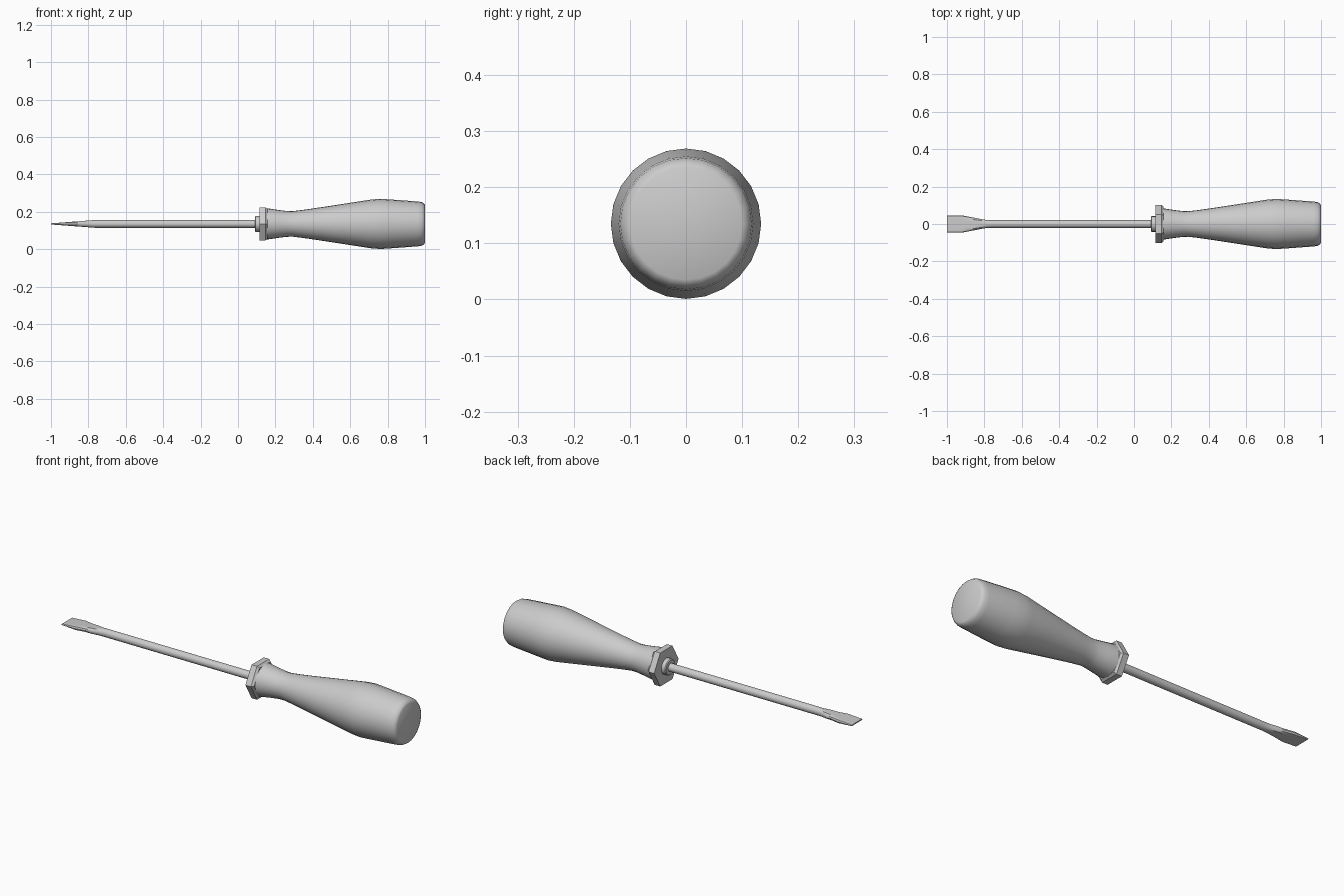
import bpy, bmesh, math

cube = bpy.data.objects.get("Cube")
if cube:
    bpy.data.objects.remove(cube, do_unlink=True)

AXIS_Z = 0.135

grey = bpy.data.materials.new("plain_grey")
grey.use_nodes = True
colour = (0.6, 0.6, 0.6, 1)
grey.diffuse_color = colour
grey.node_tree.nodes["Principled BSDF"].inputs["Base Color"].default_value = colour


def circle(x, radius, sides):
    """Cross-section around the long axis."""
    return [(x, radius * math.cos(math.tau * i / sides),
             AXIS_Z + radius * math.sin(math.tau * i / sides)) for i in range(sides)]


def loft(name, rings, angle=30):
    """Skin a run of equal rings and cap both ends."""
    bm = bmesh.new()
    loops = [[bm.verts.new(p) for p in ring] for ring in rings]
    for a, b in zip(loops, loops[1:]):
        for i in range(len(a)):
            j = (i + 1) % len(a)
            bm.faces.new((a[i], a[j], b[j], b[i]))
    bm.faces.new(loops[0])
    bm.faces.new(loops[-1])
    bmesh.ops.recalc_face_normals(bm, faces=bm.faces)
    mesh = bpy.data.meshes.new(name)
    bm.to_mesh(mesh)
    bm.free()
    mesh.materials.append(grey)
    obj = bpy.data.objects.new(name, mesh)
    bpy.context.collection.objects.link(obj)
    bpy.ops.object.select_all(action="DESELECT")
    obj.select_set(True)
    bpy.context.view_layer.objects.active = obj
    bpy.ops.object.shade_smooth_by_angle(angle=math.radians(angle))
    return obj


def turned(name, profile, sides, angle=30):
    return loft(name, [circle(x, r, sides) for x, r in profile], angle)


# Handle: waisted grip swelling to a rounded butt
turned("handle", [(0.125, 0.085), (0.16, 0.083), (0.22, 0.074), (0.26, 0.069),
                  (0.29, 0.068), (0.34, 0.074), (0.39, 0.081), (0.45, 0.09),
                  (0.58, 0.11), (0.71, 0.13), (0.76, 0.134), (0.81, 0.131),
                  (0.96, 0.12), (0.982, 0.117), (0.995, 0.109), (1.0, 0.1)], 24, 40)

# Hexagonal guard with a bevelled rear edge
turned("guard", [(0.115, 0.102), (0.147, 0.102), (0.158, 0.092)], 6)

# Ferrule where the shaft enters the handle
turned("ferrule", [(0.09, 0.038), (0.094, 0.042), (0.12, 0.042)], 16)


# Shaft and blade: round bar ground flat on two sides and flared at the tip
def shaft_ring(x, radius=0.021, sides=16):
    flare = min(max((-0.79 - x) / 0.13, 0), 1)
    width = 1 + 1.2 * flare
    thick = min(radius, 0.003 + (x + 1) * 0.075)
    return [(px, y * width, AXIS_Z + max(-thick, min(thick, z - AXIS_Z)))
            for px, y, z in circle(x, radius, sides)]


stations = [-1, -0.92] + [-0.9 + 0.02 * i for i in range(9)] + [0.1]
loft("shaft_and_blade", [shaft_ring(x) for x in stations])
